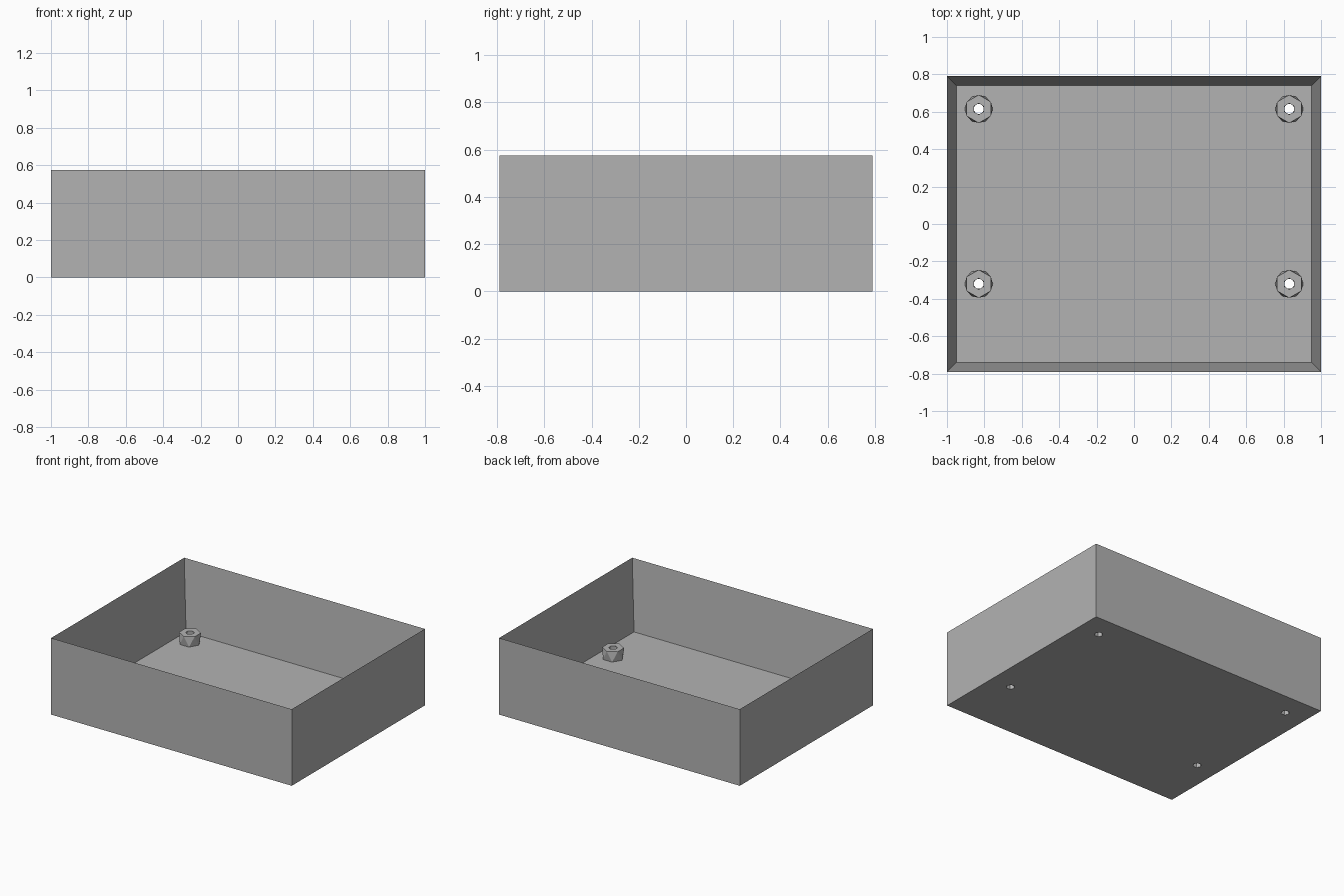
import bpy, bmesh
from math import cos, sin, pi, radians

cube = bpy.data.objects.get("Cube")
if cube:
    bpy.data.objects.remove(cube, do_unlink=True)

grey = bpy.data.materials.new("plain grey")
grey.use_nodes = True
colour = (0.45, 0.45, 0.45, 1)
grey.diffuse_color = colour
grey.node_tree.nodes["Principled BSDF"].inputs["Base Color"].default_value = colour

W, D, H = 2.0, 1.58, 0.575   # outer size
WALL, FLOOR = 0.05, 0.05
TOP = 0.125                  # standoff height
POSTS = [(x, y) for x in (-0.83, 0.83) for y in (-0.32, 0.615)]


def finish(bm, name):
    bmesh.ops.recalc_face_normals(bm, faces=bm.faces)
    mesh = bpy.data.meshes.new(name)
    bm.to_mesh(mesh)
    bm.free()
    mesh.materials.append(grey)
    obj = bpy.data.objects.new(name, mesh)
    bpy.context.collection.objects.link(obj)
    return obj


def ring(bm, radius, z, sides, turn):
    angles = [radians(turn) + 2 * pi * i / sides for i in range(sides)]
    return [bm.verts.new((radius * cos(a), radius * sin(a), z)) for a in angles]


# Open tray: inset the top of a block and push the inset face down
bm = bmesh.new()
bmesh.ops.create_cube(bm, size=1)
for v in bm.verts:
    v.co = (v.co.x * W, v.co.y * D, (v.co.z + 0.5) * H)
bm.normal_update()
lid = max(bm.faces, key=lambda f: f.normal.z)
bmesh.ops.inset_region(bm, faces=[lid], thickness=WALL, use_even_offset=True)
for v in lid.verts:
    v.co.z = FLOOR
tray = finish(bm, "tray")

# Screw holes through the floor
bm = bmesh.new()
for x, y in POSTS:
    low, high = ring(bm, 0.03, -0.1, 6, 0), ring(bm, 0.03, 0.2, 6, 0)
    for v in low + high:
        v.co.x += x
        v.co.y += y
    bm.faces.new(low)
    bm.faces.new(high)
    for i in range(6):
        j = (i + 1) % 6
        bm.faces.new((low[i], low[j], high[j], high[i]))
cutter = finish(bm, "hole_cutter")
cutter.hide_render = True
cutter.hide_viewport = True
cut = tray.modifiers.new("screw holes", "BOOLEAN")
cut.operation = "DIFFERENCE"
cut.solver = "EXACT"
cut.object = cutter

# Hollow standoffs: the upper hexagon is turned half a step from the lower one
for n, (x, y) in enumerate(POSTS):
    bm = bmesh.new()
    base, crown = ring(bm, 0.075, FLOOR, 6, 0), ring(bm, 0.075, TOP, 6, 30)
    bore_low, bore_high = ring(bm, 0.03, FLOOR, 6, 0), ring(bm, 0.03, TOP, 6, 30)
    for i in range(6):
        j = (i + 1) % 6
        for low, high in ((base, crown), (bore_low, bore_high)):
            bm.faces.new((low[i], low[j], high[i]))
            bm.faces.new((low[j], high[j], high[i]))
        bm.faces.new((crown[i], crown[j], bore_high[j], bore_high[i]))
        bm.faces.new((base[i], base[j], bore_low[j], bore_low[i]))
    finish(bm, f"standoff_{n + 1}").location = (x, y, 0)
